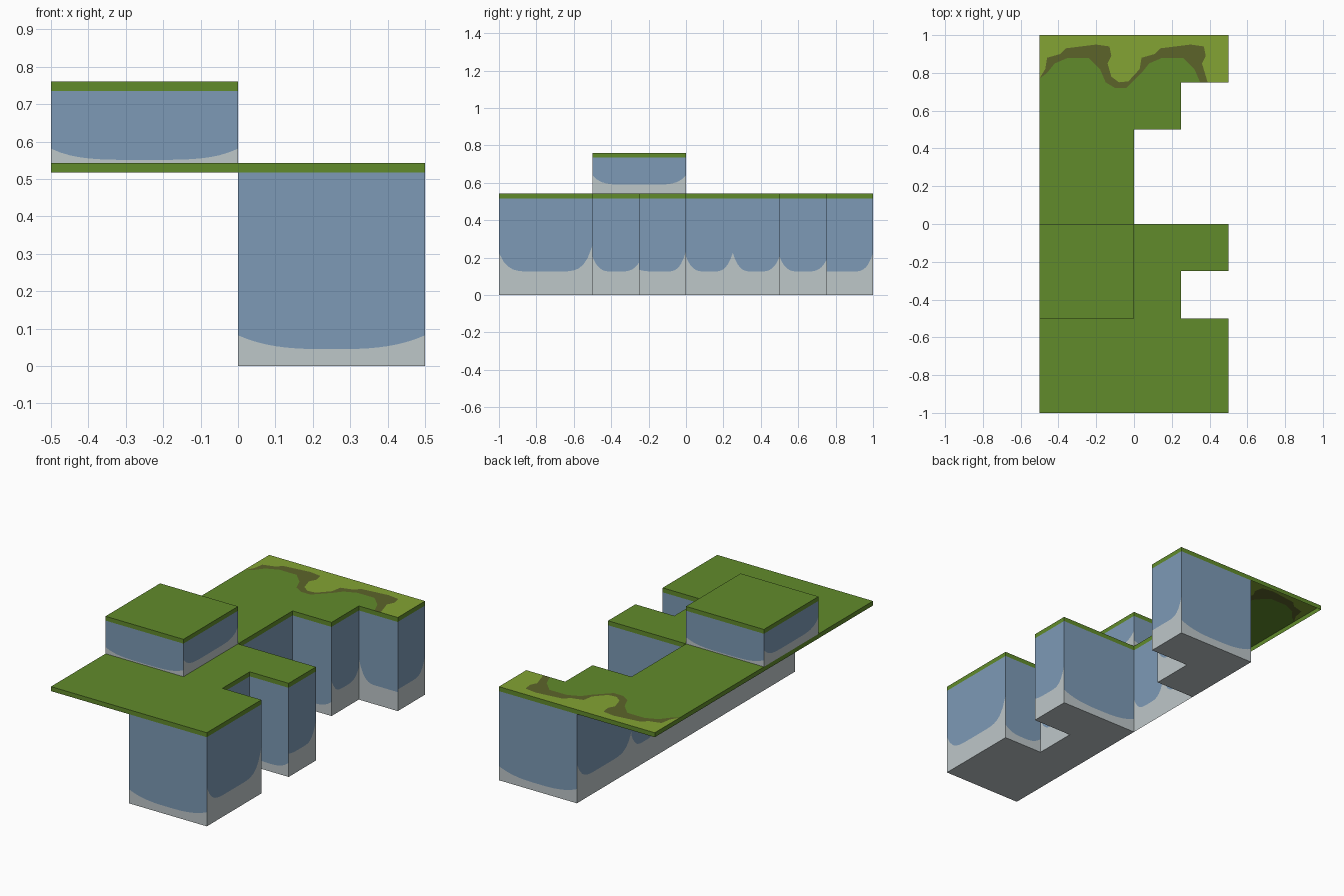
import bpy

if "Cube" in bpy.data.objects:
    bpy.data.objects.remove(bpy.data.objects["Cube"])


def lin(c):
    c /= 255
    return c / 12.92 if c <= 0.04045 else ((c + 0.055) / 1.055) ** 2.4


def material(name, r, g, b):
    m = bpy.data.materials.new(name)
    m.diffuse_color = (lin(r), lin(g), lin(b), 1)
    m.use_nodes = True
    m.node_tree.nodes["Principled BSDF"].inputs["Base Color"].default_value = m.diffuse_color
    return m


MATS = [material("grass green", 97, 139, 43), material("lime grass", 131, 163, 51),
        material("brown earth", 92, 100, 42), material("cliff blue", 125, 154, 182),
        material("pale stone", 190, 199, 201)]
GREEN, LIME, BROWN, BLUE, STONE = range(5)


def build(name, faces):
    """faces: list of (points, material index)"""
    verts, polys = [], []
    for pts, _ in faces:
        polys.append(range(len(verts), len(verts) + len(pts)))
        verts += pts
    me = bpy.data.meshes.new(name)
    me.from_pydata(verts, [], [list(p) for p in polys])
    for m in MATS:
        me.materials.append(m)
    for p, (_, mi) in zip(me.polygons, faces):
        p.material_index = mi
    bpy.context.collection.objects.link(bpy.data.objects.new(name, me))


def flat(pts, z):
    return [(x, y, z) for x, y in pts]


def wall(a, b, z0, z1, base, rise_a, rise_b, power=4, n=20):
    """Blue cliff wall above a pale foot whose edge curves up at both ends."""
    low, edge, top = [], [], []
    for i in range(n + 1):
        t = i / n
        u = 2 * t - 1
        h = z0 + base + (rise_a if u < 0 else rise_b) * abs(u) ** power
        x, y = a[0] + (b[0] - a[0]) * t, a[1] + (b[1] - a[1]) * t
        low.append((x, y, z0))
        edge.append((x, y, h))
        top.append((x, y, z1))
    faces = []
    for i in range(n):
        j = i + 1
        faces.append(([low[i], low[j], edge[j], edge[i]], STONE))
        faces.append(([edge[i], edge[j], top[j], top[i]], BLUE))
    return faces


def skirt(outline, z0, z1):
    loop = zip(outline, outline[1:] + outline[:1])
    return [([(*a, z0), (*b, z0), (*b, z1), (*a, z1)], GREEN) for a, b in loop]


Z1, Z2, Z3, Z4 = 0.517, 0.543, 0.735, 0.76
FRONT = (0.045, 0.037, 0.037, 3)

# lower cliff: walk round the outline, each step with its own foot shape
path = [((0, -1), None), ((.5, -1), FRONT), ((.5, -.5), (.125, .1, .14, 6)),
        ((.25, -.5), FRONT), ((.25, -.25), (.125, .08, .05)),
        ((.5, -.25), FRONT), ((.5, 0), (.125, .01, .11)), ((0, 0), FRONT),
        ((0, .25), (.125, .08, .1)), ((0, .5), (.125, .1, .08)), ((.25, .5), FRONT),
        ((.25, .75), (.125, .08, .06)), ((.5, .75), (.11, .13, 0)),
        ((.5, 1), (.125, 0, .1)), ((0, 1), FRONT), ((0, .5), (.125, .1, .1, 6))]
cliff = []
for (a, _), (b, foot) in zip(path, path[1:]):
    cliff += wall(a, b, 0, Z1, *foot)
for a, b in (((0, 0), (0, -.5)), ((0, -.5), (0, -1))):
    cliff += wall(a, b, 0, Z1, .125, .1, .1, 6)
front_base = [(0, -1), (0, 0), (.5, 0), (.5, -.25), (.25, -.25), (.25, -.5), (.5, -.5), (.5, -1)]
back_base = [(0, .5), (0, 1), (.5, 1), (.5, .75), (.25, .75), (.25, .5)]
cliff += [(flat(front_base, 0), STONE), (flat(back_base, 0), STONE)]
build("lower_cliff", cliff)

# grass sheet with a hanging rim; winding dirt edge repeats every half unit
rim = [(-.5, -1), (.5, -1), (.5, -.5), (.25, -.5), (.25, -.25), (.5, -.25), (.5, 0),
       (0, 0), (0, .5), (.25, .5), (.25, .75)]
low = [(-.46, .8), (-.42, .85), (-.35, .88), (-.24, .88), (-.18, .82), (-.15, .75),
       (-.1, .72), (-.04, .72), (-.01, .75)]
high = [(-.47, .82), (-.46, .88), (-.39, .9), (-.36, .93), (-.2, .95), (-.13, .94),
        (-.12, .89), (-.14, .85), (-.12, .78), (-.08, .75), (-.03, .755)]
start = [(-.5, .77)]
low = low + [(x + .5, y) for x, y in low[:5]] + [(.35, .75)]
high = high + [(x + .5, y) for x, y in high[:8]] + [(.39, .75)]
grass = [(flat(rim + low[::-1] + start, Z2), GREEN),
         (flat(start + low + high[::-1], Z2), BROWN),
         (flat(start + high + [(.5, .75), (.5, 1), (-.5, 1)], Z2), LIME)]
grass += skirt(rim + [(.5, .75), (.5, 1), (-.5, 1)], Z1, Z2)
build("lower_grass", grass)

# raised block with its own grass cap
sq = [(-.5, -.5), (0, -.5), (0, 0), (-.5, 0)]
block = []
for i in range(4):
    foot = (.047, .05, .05, 6) if i % 2 else (.008, .03, .03, 4)
    block += wall(sq[i], sq[(i + 1) % 4], Z2, Z3, *foot)
build("upper_cliff", block)
build("upper_grass", [(flat(sq, Z4), GREEN)] + skirt(sq, Z3, Z4))
